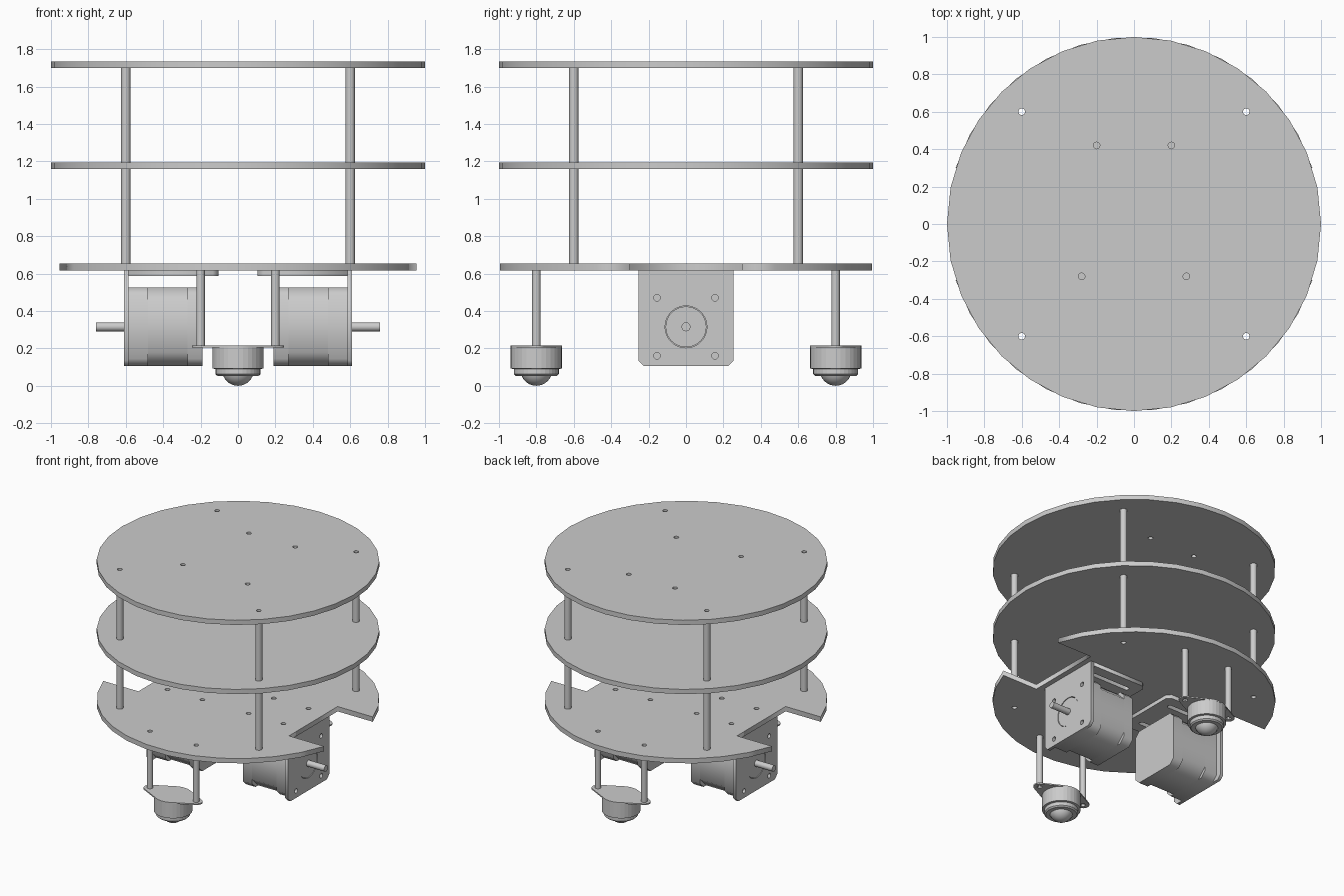
import bpy, bmesh
from math import sin, cos, pi, asin, radians
from mathutils import Matrix

if "Cube" in bpy.data.objects:
    bpy.data.objects.remove(bpy.data.objects["Cube"])

TO_X = Matrix(((0, 0, 1, 0), (1, 0, 0, 0), (0, 1, 0, 0), (0, 0, 0, 1)))  # profile (y, z) pushed along x


def add_object(name, bm, turn=0):
    bmesh.ops.remove_doubles(bm, verts=bm.verts, dist=1e-5)
    bmesh.ops.recalc_face_normals(bm, faces=bm.faces)
    bm.transform(Matrix.Rotation(turn, 4, 'Z'))
    me = bpy.data.meshes.new(name)
    bm.to_mesh(me)
    bm.free()
    ob = bpy.data.objects.new(name, me)
    bpy.context.collection.objects.link(ob)
    return ob


def slab(name, loops, lo, hi, axis='Z', turn=0):
    """Extrude an outline (first loop) with holes (other loops) from lo to hi."""
    cu = bpy.data.curves.new(name, 'CURVE')
    cu.dimensions, cu.fill_mode, cu.extrude = '2D', 'BOTH', (hi - lo) / 2
    for loop in loops:
        sp = cu.splines.new('POLY')
        sp.points.add(len(loop) - 1)
        for p, (x, y) in zip(sp.points, loop):
            p.co = (x, y, 0, 1)
        sp.use_cyclic_u = True
    tmp = bpy.data.objects.new("tmp", cu)
    bpy.context.collection.objects.link(tmp)
    dg = bpy.context.evaluated_depsgraph_get()
    me = bpy.data.meshes.new_from_object(tmp.evaluated_get(dg))
    bm = bmesh.new()
    bm.from_mesh(me)
    bpy.data.objects.remove(tmp)
    bpy.data.curves.remove(cu)
    bpy.data.meshes.remove(me)
    bm.transform(Matrix.Translation((0, 0, (lo + hi) / 2)))
    if axis == 'X':
        bm.transform(TO_X)
    return add_object(name, bm, turn)


def arc(cx, cy, r, a0, a1, n):
    return [(cx + r * cos(a0 + (a1 - a0) * i / n), cy + r * sin(a0 + (a1 - a0) * i / n)) for i in range(n + 1)]


def circle(cx, cy, r, n=16):
    return arc(cx, cy, r, 0, 2 * pi, n)[:-1]


def chamfered(h, c, cz):
    pts = [(h, h - c), (h - c, h), (c - h, h), (-h, h - c), (-h, c - h), (c - h, -h), (h - c, -h), (h, c - h)]
    return [(y, z + cz) for y, z in pts]


def lathe(name, profile, x, y, n=32):
    bm = bmesh.new()
    vs = [bm.verts.new((r, 0, z)) for r, z in profile]
    es = [bm.edges.new(p) for p in zip(vs, vs[1:])]
    bmesh.ops.spin(bm, geom=vs + es, axis=(0, 0, 1), cent=(0, 0, 0), angle=2 * pi, steps=n)
    bm.transform(Matrix.Translation((x, y, 0)))
    return add_object(name, bm)


HOLE = 0.018
S = (-1, 1)
corners = [(sx * 0.6, sy * 0.6) for sx in S for sy in S]
post_holes = [circle(x, y, HOLE, 12) for x, y in corners]

# Round decks
extra = [circle(sx * x, y, HOLE, 12) for sx in S for x, y in ((0.2, 0.42), (0.28, -0.28))]
slab("top_deck", [circle(0, 0, 1, 32)] + post_holes + extra, 1.698, 1.735)
slab("middle_deck", [circle(0, 0, 1, 32)] + post_holes, 1.158, 1.195)

# Bottom deck with wheel notches
a = asin(0.3)
outline = (arc(0, 0, 1, a, pi - a, 13) + [(-0.65, 0.3), (-0.65, -0.3)]
           + arc(0, 0, 1, pi + a, 2 * pi - a, 13) + [(0.65, -0.3), (0.65, 0.3)])
mounts = [circle(sx * x, sy * y, HOLE, 12) for sx in S for sy in S
          for x, y in ((0.2, 0.155), (0.5, 0.155), (0.2, 0.8))]
slab("bottom_deck", [outline] + post_holes + mounts, 0.617, 0.655)

# Hollow posts between decks
for x, y in corners:
    for level, (lo, hi) in (("lower", (0.655, 1.158)), ("upper", (1.195, 1.698))):
        slab(level + "_post", [circle(x, y, 0.025), circle(x, y, HOLE, 12)], lo, hi)

# Motors on L-brackets, one each side
CZ = 0.315
face = [(-0.255, 0.617), (-0.255, 0.135), (-0.225, 0.105), (0.225, 0.105), (0.255, 0.135), (0.255, 0.617)]
screws = [circle(sy * 0.155, CZ + sz * 0.155, HOLE, 12) for sy in S for sz in S]
top = [(0.585, -0.255), (0.585, 0.255), (0.135, 0.255), (0.105, 0.225), (0.105, -0.225), (0.135, -0.255)]
slots = [arc(0.5, sy * 0.155, HOLE, -pi / 2, pi / 2, 6) + arc(0.2, sy * 0.155, HOLE, pi / 2, 3 * pi / 2, 6)
         for sy in S]
for side, turn in (("right", 0), ("left", pi)):
    slab(side + "_bracket_face", [face, circle(0, CZ, 0.112, 32)] + screws, 0.585, 0.61, 'X', turn)
    slab(side + "_bracket_top", [top] + slots, 0.587, 0.617, 'Z', turn)
    slab(side + "_motor_rear_cap", [chamfered(0.21, 0.04, CZ)], 0.19, 0.27, 'X', turn)
    slab(side + "_motor_core", [chamfered(0.21, 0.073, CZ)], 0.27, 0.48, 'X', turn)
    slab(side + "_motor_front_cap", [chamfered(0.21, 0.04, CZ)], 0.48, 0.585, 'X', turn)
    slab(side + "_motor_boss", [circle(0, CZ, 0.109, 32)], 0.585, 0.607, 'X', turn)
    slab(side + "_motor_shaft", [circle(0, CZ, 0.024)], 0.607, 0.76, 'X', turn)

# Ball casters front and back
body = [(0, 0.206), (0.137, 0.206), (0.137, 0.092), (0.12, 0.09), (0.12, 0.062), (0.11, 0.053), (0.08, 0.053)]
t = asin((0.137 - 0.045) / 0.2)
for end, y in (("front", -0.8), ("back", 0.8)):
    b = pi / 2 - t
    flange = (arc(0.2, y, 0.045, -b, b, 8) + arc(0, y, 0.137, b, pi - b, 8)
              + arc(-0.2, y, 0.045, pi - b, pi + b, 8) + arc(0, y, 0.137, pi + b, 2 * pi - b, 8))
    slab(end + "_caster_flange", [flange] + [circle(sx * 0.2, y, HOLE, 12) for sx in S], 0.206, 0.216)
    lathe(end + "_caster_housing", body, 0, y)
    bm = bmesh.new()
    bmesh.ops.create_uvsphere(bm, u_segments=24, v_segments=16, radius=0.085,
                              matrix=Matrix.Translation((0, y, 0.085)))
    ball = add_object(end + "_caster_ball", bm)
    for p in ball.data.polygons:
        p.use_smooth = True
    for sx in S:
        slab(end + "_caster_post", [circle(sx * 0.2, y, 0.023), circle(sx * 0.2, y, HOLE - 0.002, 12)], 0.216, 0.617)
